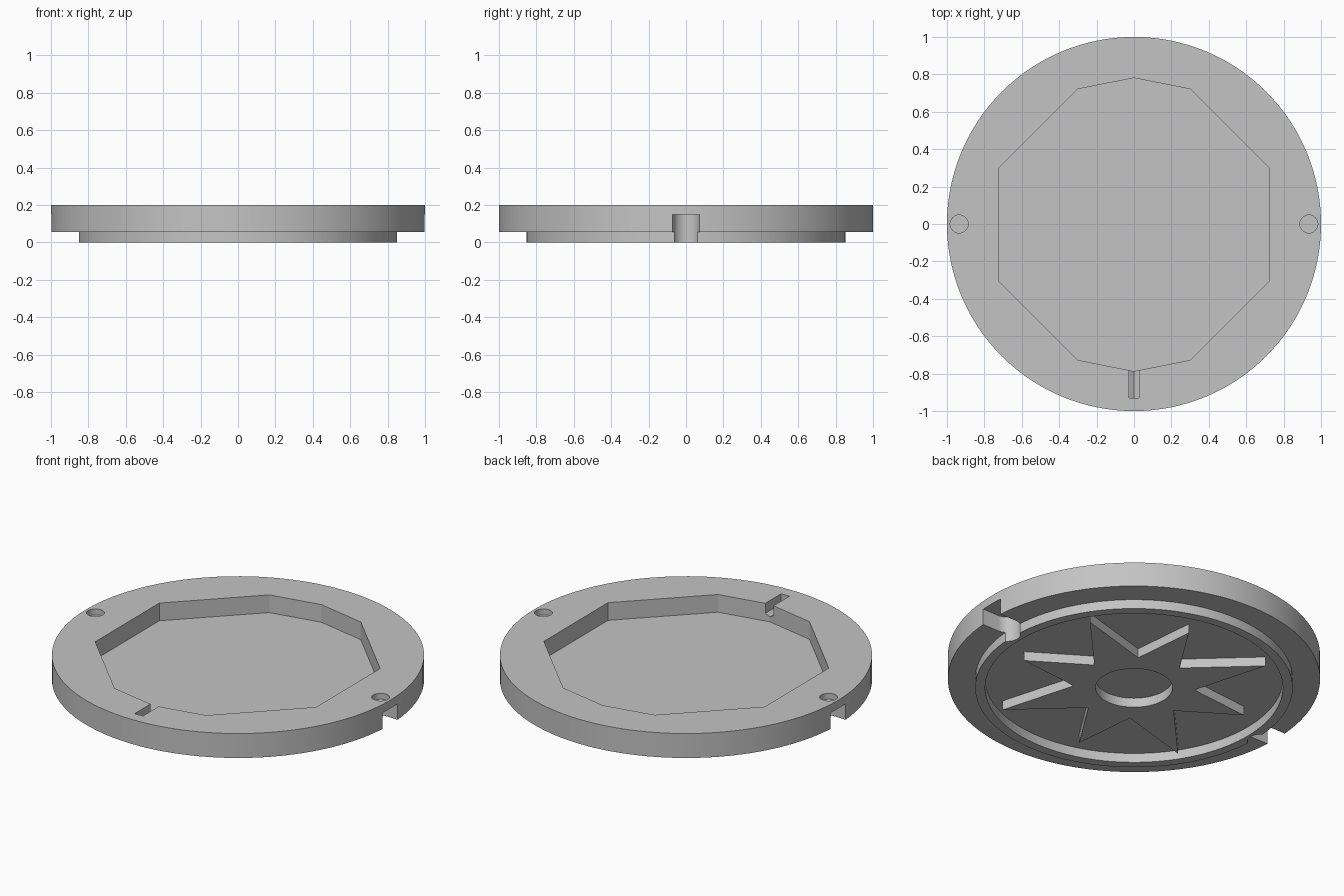
import bpy
import bmesh
from math import sin, cos, radians

if "Cube" in bpy.data.objects:
    bpy.data.objects.remove(bpy.data.objects["Cube"], do_unlink=True)

TOP, STEP = 0.20, 0.055

grey = bpy.data.materials.new("light_grey")
grey.use_nodes = True
colour = (0.55, 0.55, 0.55, 1)
grey.diffuse_color = colour
grey.node_tree.nodes["Principled BSDF"].inputs["Base Color"].default_value = colour


def polar(radius, degrees, cx=0, cy=0):
    a = radians(degrees)
    return cx + radius * cos(a), cy + radius * sin(a)


def circle(radius, sides, cx=0, cy=0):
    return [polar(radius, 360 * i / sides, cx, cy) for i in range(sides)]


def prism(name, outline, low, high, axis="z"):
    """Extrude an outline along z, or an x-z outline along y."""
    place = (lambda p, h: (p[0], p[1], h)) if axis == "z" else (lambda p, h: (p[0], h, p[1]))
    bm = bmesh.new()
    ends = [[bm.verts.new(place(p, h)) for p in outline] for h in (low, high)]
    for ring in ends:
        bm.faces.new(ring)
    n = len(outline)
    for i in range(n):
        j = (i + 1) % n
        bm.faces.new((ends[0][i], ends[0][j], ends[1][j], ends[1][i]))
    bmesh.ops.recalc_face_normals(bm, faces=bm.faces)
    mesh = bpy.data.meshes.new(name)
    bm.to_mesh(mesh)
    bm.free()
    mesh.materials.append(grey)
    obj = bpy.data.objects.new(name, mesh)
    bpy.context.collection.objects.link(obj)
    return obj


def combine(target, tool, operation):
    """Apply a boolean and remove the tool object."""
    mod = target.modifiers.new(tool.name, "BOOLEAN")
    mod.operation, mod.solver, mod.object = operation, "EXACT", tool
    bpy.context.view_layer.objects.active = target
    bpy.ops.object.modifier_apply(modifier=mod.name)
    bpy.data.objects.remove(tool, do_unlink=True)


# Round plate with a thin locating lip underneath
plate = prism("round_plate", circle(1, 128), STEP, TOP)
combine(plate, prism("lip", circle(0.853, 128), 0, 0.075), "UNION")
combine(plate, prism("lip_recess", circle(0.80, 128), -0.1, STEP), "DIFFERENCE")

# Raised eight-pointed star with a round hub recess
star = []
for k in range(8):
    angle = -13.5 + 45 * k
    star.append(polar(0.745 if k % 2 else 0.66, angle))
    star.append(polar(0.325, angle + 22.5))
combine(plate, prism("star", star, 0, 0.075), "UNION")
combine(plate, prism("hub_recess", circle(0.207, 64), -0.1, STEP), "DIFFERENCE")

# Faceted pocket in the top
angles = (22.5, 67.5, 90, 112.5, 157.5, 202.5, 247.5, 270, 292.5, 337.5)
pocket = [polar(0.784, a, 0, -0.003) for a in angles]
combine(plate, prism("pocket", pocket, 0.095, 0.3), "DIFFERENCE")

# Narrow slot leading out of the pocket at the front
slot = [(-0.027, 0.3), (-0.027, 0.14), (0, 0.125), (0.027, 0.14), (0.027, 0.3)]
combine(plate, prism("wire_slot", slot, -0.93, -0.72, "y"), "DIFFERENCE")

# Pin holes above, and round-ended notches in the rim below, on both sides
for side in (-1, 1):
    combine(plate, prism("pin_hole", circle(0.048, 32, side * 0.935), 0.165, 0.3), "DIFFERENCE")
    notch = [polar(0.072, 90 + 180 * i / 16, 0.89) for i in range(17)]
    notch = [(side * x, y) for x, y in notch + [(1.1, -0.072), (1.1, 0.072)]]
    combine(plate, prism("rim_notch", notch, -0.1, 0.15), "DIFFERENCE")

# Smooth the round walls, keep the edges crisp
bpy.ops.object.select_all(action="DESELECT")
plate.select_set(True)
bpy.context.view_layer.objects.active = plate
bpy.ops.object.shade_smooth_by_angle(angle=radians(20))
